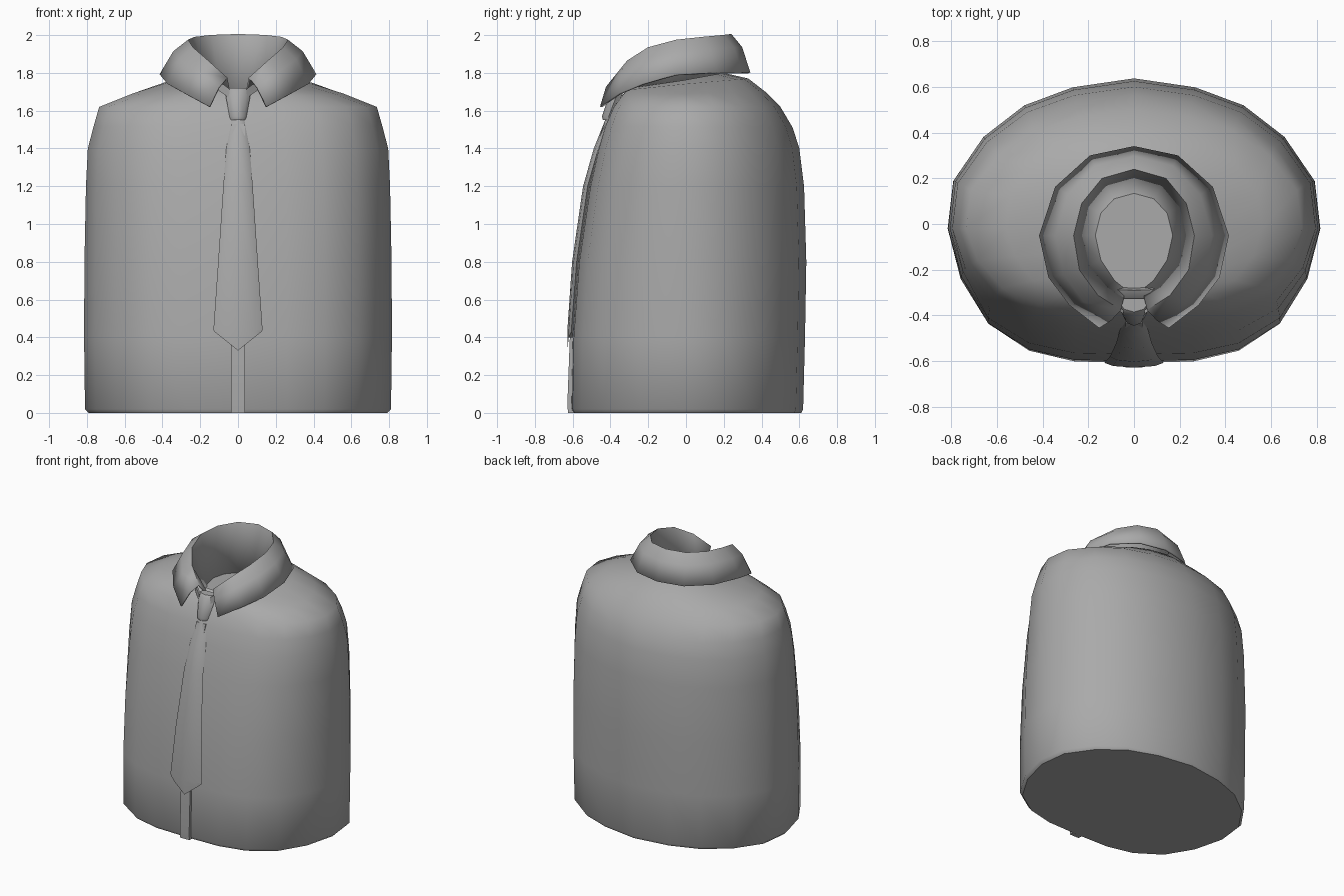
import bpy
import bmesh
from math import radians
from mathutils import Vector

old = bpy.data.objects.get("Cube")
if old:
    bpy.data.objects.remove(old)

grey = bpy.data.materials.new("cloth_grey")
grey.use_nodes = True
colour = (0.4, 0.4, 0.4, 1)
grey.diffuse_color = colour
grey.node_tree.nodes["Principled BSDF"].inputs["Base Color"].default_value = colour


def loft(name, rows, closed=True, caps=True, angle=50):
    """Skin a list of equally long point rows."""
    bm = bmesh.new()
    grid = [[bm.verts.new(p) for p in row] for row in rows]
    n = len(rows[0])
    for a, b in zip(grid, grid[1:]):
        for i in range(n if closed else n - 1):
            j = (i + 1) % n
            bm.faces.new((a[i], a[j], b[j], b[i]))
    if caps:
        bm.faces.new(grid[0])
        bm.faces.new(grid[-1])
    bmesh.ops.recalc_face_normals(bm, faces=bm.faces)
    mesh = bpy.data.meshes.new(name)
    bm.to_mesh(mesh)
    bm.free()
    mesh.materials.append(grey)
    obj = bpy.data.objects.new(name, mesh)
    bpy.context.collection.objects.link(obj)
    bpy.ops.object.select_all(action="DESELECT")
    obj.select_set(True)
    bpy.context.view_layer.objects.active = obj
    bpy.ops.object.shade_smooth_by_angle(angle=radians(angle))
    if caps:
        for face in mesh.polygons[-2:]:
            face.use_smooth = False
    return obj


def mirrored(half):
    """Extend a half row that starts on the centre line to both sides."""
    return [(-x, y, z) for x, y, z in reversed(half[1:])] + half


# Torso: one outline scaled through rings from hem to neck opening
half = [(0, 1), (.33, .94), (.59, .82), (.81, .61), (.97, .32), (1, 0),
        (.93, -.38), (.785, -.71), (.565, -.91), (.32, -.99), (0, -1)]
outline = half + [(-x, y) for x, y in reversed(half[1:-1])]
# half width, front y, back y, front z, back z
rings = [
    (.79, -.595, .61, 0, 0), (.81, -.607, .62, .02, .02),
    (.815, -.6, .63, .4, .4), (.813, -.57, .637, .8, .8),
    (.805, -.51, .625, 1.2, 1.2), (.795, -.465, .6, 1.4, 1.4),
    (.765, -.43, .565, 1.52, 1.51), (.735, -.385, .5, 1.62, 1.62),
    (.56, -.34, .42, 1.68, 1.7), (.4, -.31, .33, 1.71, 1.77),
    (.24, -.29, .2, 1.72, 1.8), (.19, -.28, .15, 1.67, 1.67),
]


def torso_ring(w, front, back, zf, zb):
    mid = -.02
    return [(x * w, mid + y * (back - mid if y > 0 else mid - front),
             zf + (zb - zf) * (y + 1) / 2) for x, y in outline]


loft("shirt_body", [torso_ring(*r) for r in rings], angle=65)

# Collar: inner stand, fold line, bulged fall and pointed outer edge
stand = [(0, .14, 1.67), (.09, .115, 1.67), (.15, .05, 1.67), (.175, -.05, 1.67),
         (.15, -.16, 1.67), (.09, -.25, 1.67), (.04, -.29, 1.67)]
fold = [(0, .24, 2), (.14, .2, 1.995), (.23, .09, 1.985), (.265, -.05, 1.97),
        (.24, -.2, 1.93), (.16, -.31, 1.86), (.06, -.375, 1.77)]
edge = [(0, .335, 1.8), (.19, .295, 1.8), (.34, .16, 1.8), (.41, -.05, 1.79),
        (.37, -.23, 1.74), (.28, -.35, 1.69), (.15, -.45, 1.62)]


def between(a, b, t, lift):
    rows = []
    for p, q in zip(a, b):
        v = Vector(p).lerp(Vector(q), t)
        out = Vector((v.x, v.y + .05, 0)).normalized() * lift
        rows.append((v.x + out.x, v.y + out.y, v.z + lift))
    return rows


collar_rows = [stand, fold, between(fold, edge, .4, .014), edge]
collar = loft("collar", [mirrored(r) for r in collar_rows],
              closed=False, caps=False, angle=60)
solid = collar.modifiers.new("thickness", "SOLIDIFY")
solid.thickness = .012
solid.offset = 0


# Tie: blade and knot share a softly faceted cross-section
def tie_ring(z, w, y, depth):
    front = [(-w, y + depth * .6), (-w * .7, y + depth * .2), (0, y),
             (w * .7, y + depth * .2), (w, y + depth * .6)]
    back = [(w * .7, y + depth), (-w * .7, y + depth)]
    return [(px, py, z) for px, py in front + back]


blade = [(1.56, .035, -.425, .03), (1.52, .05, -.44, .035), (1.4, .062, -.488, .04),
         (1.2, .078, -.545, .04), (.8, .105, -.603, .04), (.44, .13, -.628, .035)]
blade_rows = [tie_ring(*b) for b in blade]
# the last ring drops towards a point at the centre
tip = [(x * .96, y, .33 + .1 * abs(x) / .13) for x, y, z in blade_rows[-1]]
loft("tie_blade", blade_rows + [tip])

knot = [(1.72, .06, -.385, .06), (1.705, .07, -.4, .07),
        (1.57, .045, -.445, .06), (1.55, .04, -.44, .05)]
loft("tie_knot", [tie_ring(*k) for k in knot])

# Short tie band running from the knot under each collar point
for side, label in ((1, "left"), (-1, "right")):
    ends = [(.045, -.385, 1.69), (.085, -.36, 1.72), (.13, -.32, 1.75)]
    band = [[(side * x, y + dy, z + dz) for dy, dz in
             ((-.008, -.025), (-.008, .025), (.008, .025), (.008, -.025))]
            for x, y, z in ends]
    loft("tie_band_" + label, band)

# Button placket following the chest
placket = [(0, -.625), (.05, -.628), (.4, -.615), (.8, -.582),
           (1.2, -.521), (1.4, -.475), (1.53, -.435)]
loft("button_placket",
     [[(-.038, y, z), (.038, y, z), (.038, y + .03, z), (-.038, y + .03, z)]
      for z, y in placket])
